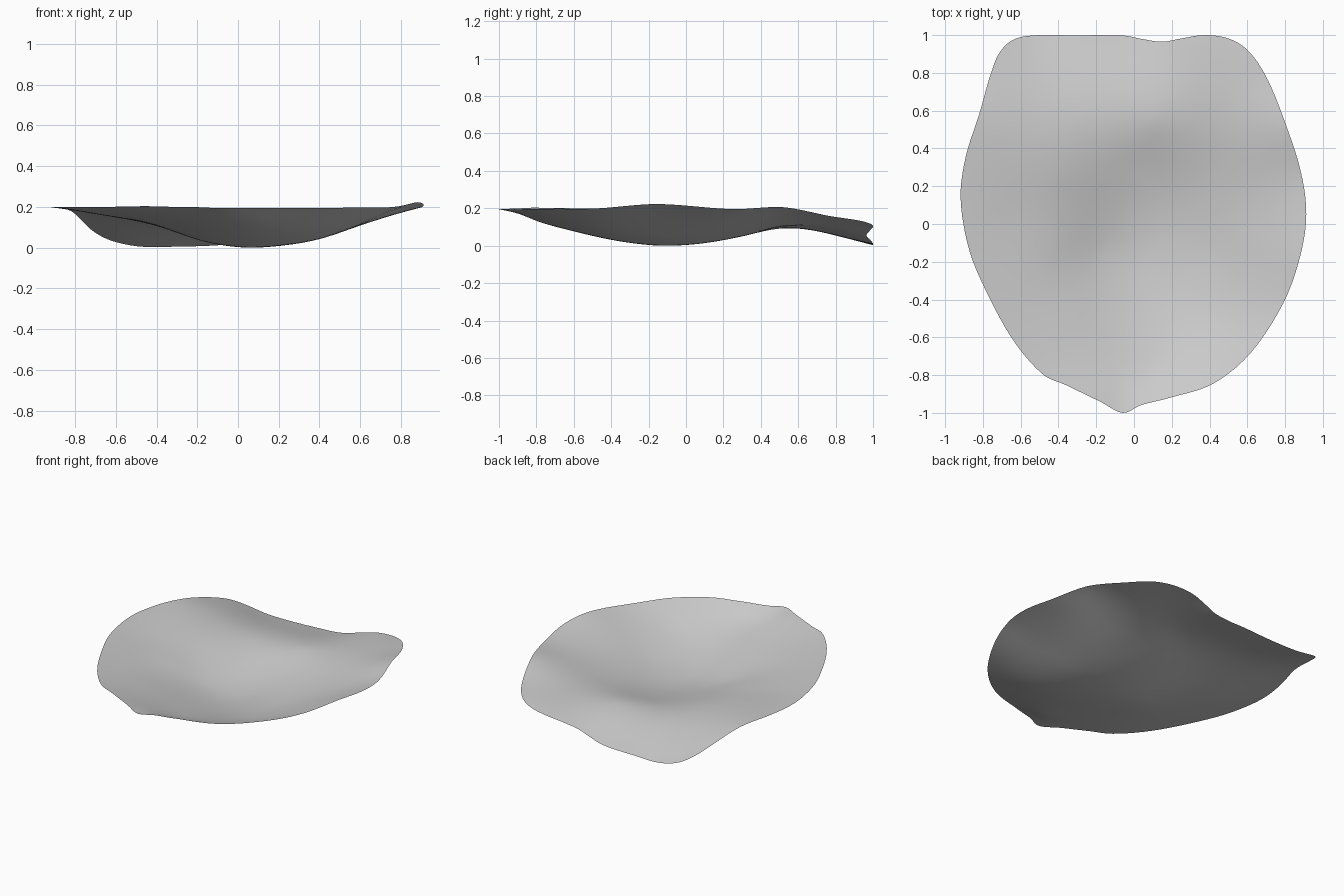
import bpy, bmesh, math
from mathutils import Vector

if "Cube" in bpy.data.objects:
    bpy.data.objects.remove(bpy.data.objects["Cube"])

# Rim of the petal, counter-clockwise from the front tip
RIM = [Vector(p) for p in [
    (-.06, -1, .2), (.04, -.958, .2), (.2, -.917, .2), (.42, -.845, .2), (.62, -.68, .203),
    (.79, -.42, .208), (.88, -.17, .228), (.912, .05, .215), (.885, .27, .2), (.81, .51, .212),
    (.71, .76, .165), (.61, .912, .142), (.5, .982, .124), (.37, 1, .108), (.25, .982, .085),
    (.15, .965, .06), (.05, .978, .037), (-.08, 1, .018), (-.3, .998, .01), (-.5, 1, .012),
    (-.63, .98, .042), (-.71, .91, .085), (-.76, .79, .13), (-.82, .58, .185), (-.89, .36, .2),
    (-.918, .14, .203), (-.88, -.11, .205), (-.8, -.32, .205), (-.65, -.6, .205),
    (-.49, -.79, .208), (-.36, -.853, .206), (-.18, -.94, .203)]]

# Heights inside: bowl floor, side slopes, rear saddle and drooping lip
INNER = [Vector(p) for p in [
    (.05, -.15, .006), (.2, -.15, .014), (.4, -.15, .047), (.6, -.1, .115), (.75, -.05, .168),
    (-.19, -.15, .042), (-.41, -.1, .115), (-.67, 0, .165), (.1, -.4, .037), (.1, -.6, .082),
    (.1, -.8, .138), (-.33, -.5, .135), (.45, -.5, .1), (0, .1, .022), (.02, .32, .06),
    (.1, .55, .108), (-.3, .55, .112), (-.37, .25, .12), (.4, .3, .085), (.45, .58, .13),
    (-.35, .78, .068), (.15, .8, .088)]]


def kernel(a, b):
    d = (a.x - b.x) ** 2 + (a.y - b.y) ** 2
    return d * math.log(d) if d > 1e-12 else 0.0


def solve(m):
    n = len(m)
    for i in range(n):
        p = max(range(i, n), key=lambda r: abs(m[r][i]))
        m[i], m[p] = m[p], m[i]
        for r in range(n):
            if r != i:
                f = m[r][i] / m[i][i]
                m[r] = [u - f * v for u, v in zip(m[r], m[i])]
    return [m[i][n] / m[i][i] for i in range(n)]


# Smooth thin-plate height field through the points
pts = RIM + INNER
rows = [[kernel(a, b) + (2e-4 if a is b else 0) for b in pts] + [1, a.x, a.y, a.z] for a in pts]
for f in (lambda p: 1, lambda p: p.x, lambda p: p.y):
    rows.append([f(p) for p in pts] + [0, 0, 0, 0])
w = solve(rows)


def height(q):
    return sum(c * kernel(q, p) for c, p in zip(w, pts)) + w[-3] + w[-2] * q.x + w[-1] * q.y


# Rounded outline
def spline(a, b, c, d, t):
    return .5 * (2 * b + (c - a) * t + (2 * a - 5 * b + 4 * c - d) * t ** 2
                 + (3 * b - a - 3 * c + d) * t ** 3)


n, STEPS, RINGS = len(RIM), 5, 30
outline = [spline(RIM[i - 1], RIM[i], RIM[(i + 1) % n], RIM[(i + 2) % n], s / STEPS)
           for i in range(n) for s in range(STEPS)]

# Sheet made of rings from the centre to the rim
bm = bmesh.new()
centre = bm.verts.new((0, 0, height(Vector((0, 0, 0)))))
prev = None
for k in range(1, RINGS + 1):
    ring = []
    for p in outline:
        q = p * (k / RINGS)
        ring.append(bm.verts.new((q.x, q.y, height(q))))
    for i in range(len(ring)):
        j = (i + 1) % len(ring)
        bm.faces.new((prev[i], ring[i], ring[j], prev[j]) if prev else (centre, ring[i], ring[j]))
    prev = ring
low = min(v.co.z for v in bm.verts)
for v in bm.verts:
    v.co.z -= low
for f in bm.faces:
    f.smooth = True
mesh = bpy.data.meshes.new("petal")
bm.to_mesh(mesh)
bm.free()
bpy.context.collection.objects.link(bpy.data.objects.new("petal", mesh))
